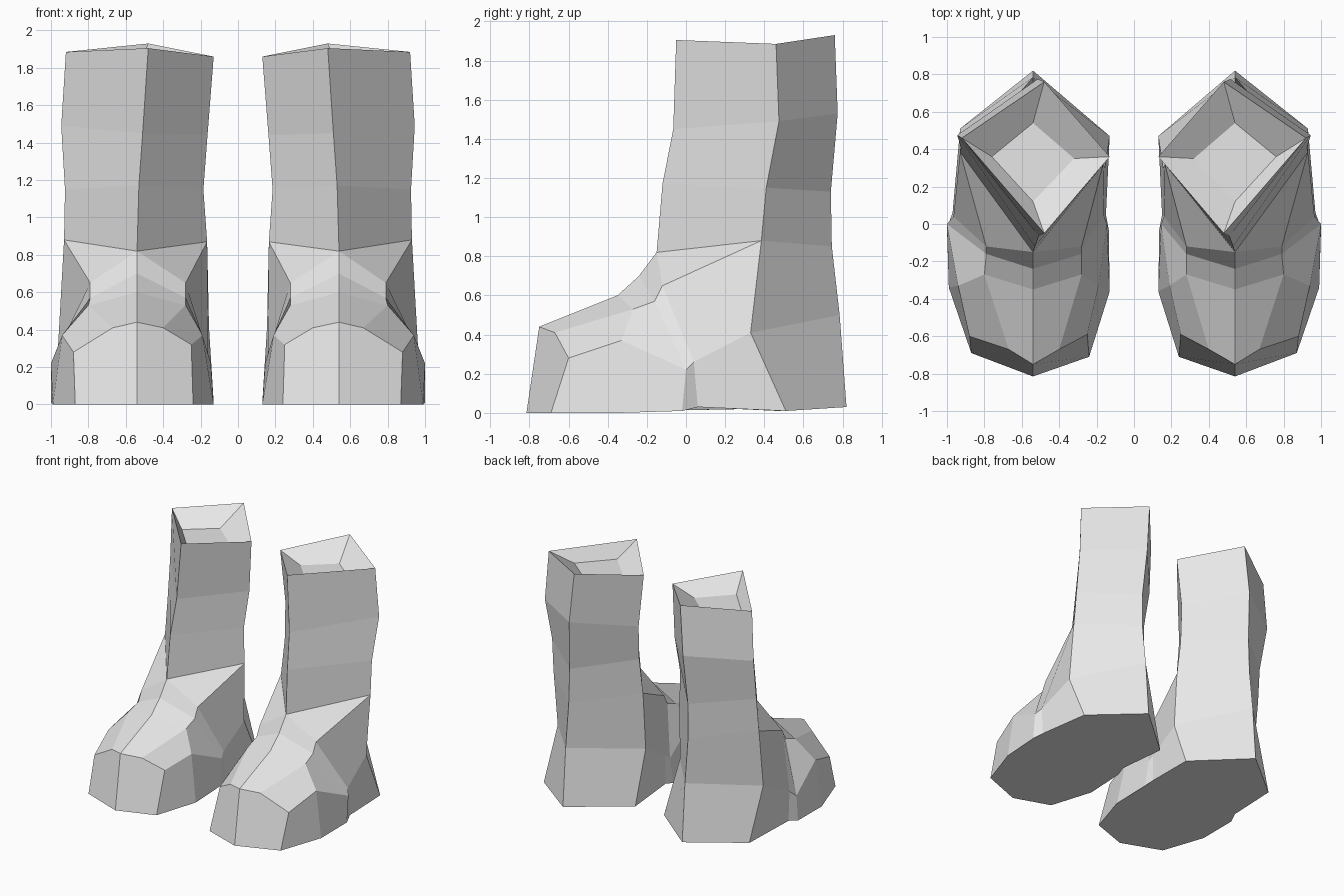
import bpy, bmesh

if "Cube" in bpy.data.objects:
    bpy.data.objects.remove(bpy.data.objects["Cube"])

grey = bpy.data.materials.new("light grey")
grey.diffuse_color = (0.8, 0.8, 0.8, 1)
grey.use_nodes = True
grey.node_tree.nodes["Principled BSDF"].inputs["Base Color"].default_value = grey.diffuse_color

# Foot ridge, toe to ankle
RIDGE = [(.54, -.75, .44), (.54, -.35, .60), (.54, -.24, .70), (.54, -.15, .82)]
TOE_TIP = (.54, -.815, 0)

# Side sections from toe to heel corner: sole, mid, shoulder
OUTER = [
    [(.87, -.69, 0), (.88, -.60, .28), (.67, -.67, .41)],
    [(.99, -.34, 0), (.94, -.33, .37), (.80, -.27, .53)],
    [(1.0, -.02, .01), (1.0, 0, .22), (.79, -.16, .57)],
    [(.97, .06, .03), (.965, .04, .26), (.79, -.12, .65)],
    [(.93, .51, .01), (.93, .33, .41), (.93, .385, .88)],
]
INNER = [
    [(.24, -.71, 0), (.25, -.59, .32), (.40, -.67, .41)],
    [(.13, -.36, 0), (.19, -.33, .37), (.28, -.27, .53)],
    [(.135, -.03, .01), (.145, 0, .22), (.28, -.16, .57)],
    [(.15, .05, .03), (.16, .04, .26), (.28, -.12, .65)],
    [(.13, .47, .01), (.155, .30, .41), (.165, .32, .87)],
]
BACK = [(.54, .82, .03), (.54, .785, .5), (.54, .745, .85)]

# Shaft rings above the ankle: front, outer, back, inner corners
SHAFT = [
    [(.53, -.12, 1.17), (.925, .41, 1.15), (.535, .74, 1.13), (.185, .34, 1.15)],
    [(.51, -.065, 1.45), (.945, .475, 1.49), (.515, .775, 1.53), (.163, .38, 1.44)],
    [(.48, -.05, 1.905), (.92, .46, 1.885), (.48, .76, 1.93), (.13, .36, 1.86)],
    # inset floor of the opening
    [(.54, .12, 1.79), (.76, .36, 1.79), (.54, .54, 1.79), (.32, .35, 1.79)],
]


def make_boot(name, sign):
    bm = bmesh.new()
    verts = {}

    def face(*pts):
        pts = list(dict.fromkeys(pts))
        if len(pts) < 3:
            return
        vs = []
        for p in pts:
            if p not in verts:
                verts[p] = bm.verts.new((p[0] * sign, p[1], p[2]))
            vs.append(verts[p])
        bm.faces.new(vs)

    # Foot and heel sides, lofted from toe to back
    for side in (OUTER, INNER):
        sections = [s + [RIDGE[min(i, 3)] if i < 4 else s[2]] for i, s in enumerate(side)]
        sections.append(BACK + [BACK[2]])
        for a, b in zip(sections, sections[1:]):
            for k in range(3):
                face(a[k], a[k + 1], b[k + 1], b[k])
        # toe cap
        face(TOE_TIP, *sections[0])

    # Sole
    face(TOE_TIP, *[s[0] for s in OUTER], BACK[0], *[s[0] for s in reversed(INNER)])

    # Four-sided shaft, rim and lining
    rings = [[RIDGE[3], OUTER[4][2], BACK[2], INNER[4][2]]] + SHAFT
    for a, b in zip(rings, rings[1:]):
        for k in range(4):
            n = (k + 1) % 4
            face(a[k], a[n], b[n], b[k])
    face(*rings[-1])

    bmesh.ops.recalc_face_normals(bm, faces=bm.faces)
    mesh = bpy.data.meshes.new(name)
    bm.to_mesh(mesh)
    bm.free()
    mesh.materials.append(grey)
    bpy.context.collection.objects.link(bpy.data.objects.new(name, mesh))


make_boot("right_boot", 1)
make_boot("left_boot", -1)
